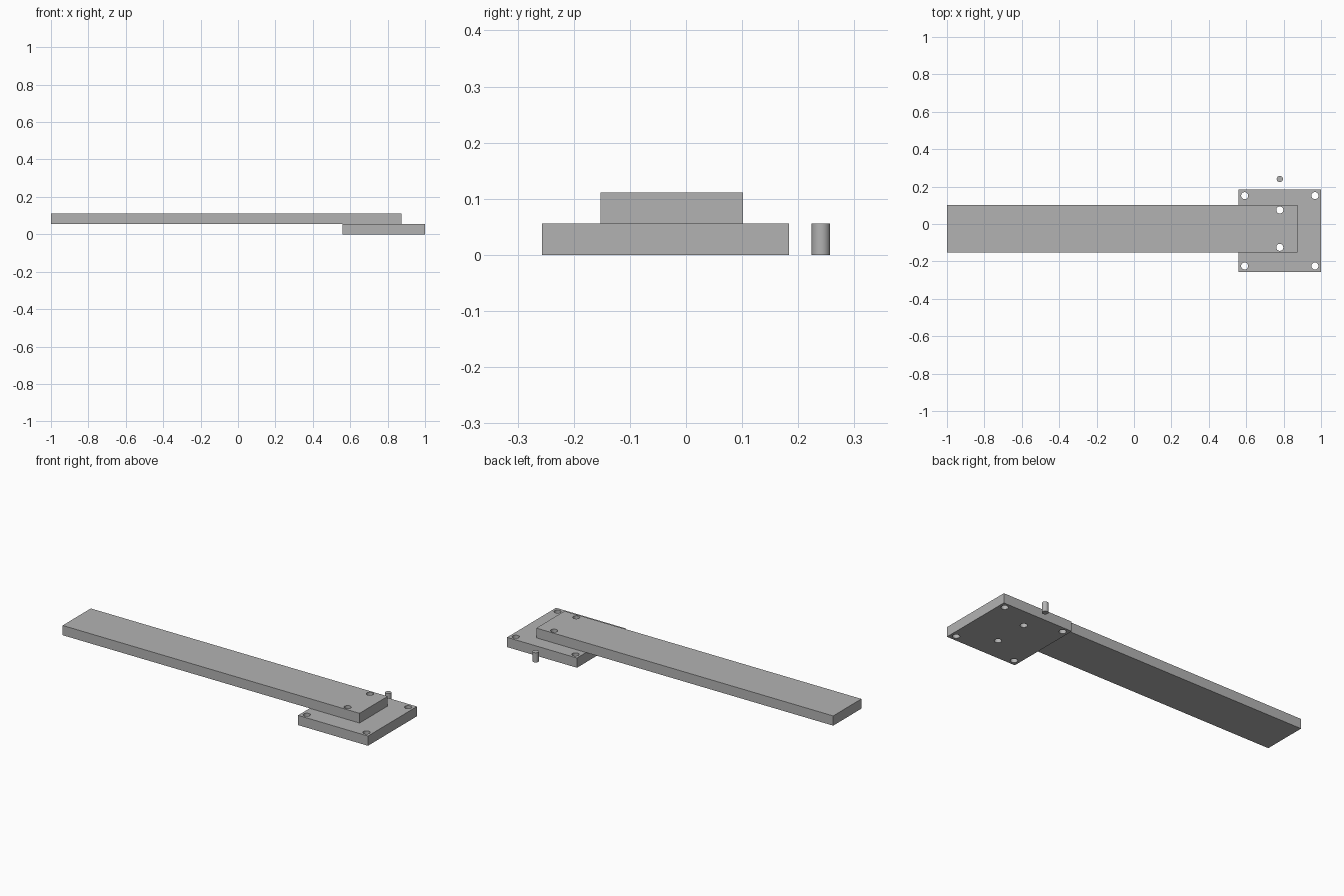
import bpy, bmesh

if "Cube" in bpy.data.objects:
    bpy.data.objects.remove(bpy.data.objects["Cube"])

grey = bpy.data.materials.new("plain_grey")
grey.diffuse_color = (0.45, 0.45, 0.45, 1)
grey.use_nodes = True
grey.node_tree.nodes["Principled BSDF"].inputs["Base Color"].default_value = grey.diffuse_color


def finish(name, bm):
    mesh = bpy.data.meshes.new(name)
    bm.to_mesh(mesh)
    bm.free()
    mesh.materials.append(grey)
    obj = bpy.data.objects.new(name, mesh)
    bpy.context.collection.objects.link(obj)
    return obj


def smooth(obj):
    bpy.ops.object.select_all(action='DESELECT')
    obj.select_set(True)
    bpy.context.view_layer.objects.active = obj
    bpy.ops.object.shade_smooth_by_angle()


def box(name, x0, x1, y0, y1, z0, z1):
    bm = bmesh.new()
    bmesh.ops.create_cube(bm, size=1)
    for v in bm.verts:
        v.co = (x1 if v.co.x > 0 else x0,
                y1 if v.co.y > 0 else y0,
                z1 if v.co.z > 0 else z0)
    return finish(name, bm)


def rods(name, points, radius, z0, z1):
    bm = bmesh.new()
    for x, y in points:
        new = bmesh.ops.create_cone(bm, cap_ends=True, segments=32, radius1=radius,
                                    radius2=radius, depth=z1 - z0)["verts"]
        bmesh.ops.translate(bm, verts=new, vec=(x, y, (z0 + z1) / 2))
    return finish(name, bm)


def drill(obj, cutter):
    mod = obj.modifiers.new("holes", 'BOOLEAN')
    mod.operation = 'DIFFERENCE'
    mod.solver = 'EXACT'
    mod.object = cutter
    bpy.context.view_layer.objects.active = obj
    bpy.ops.object.modifier_apply(modifier=mod.name)
    smooth(obj)


T = 0.0555                      # board thickness
CX, PY, BY = 0.7795, -0.0365, -0.025   # plate centre x, plate and bar centre y
HOLE = 0.0188

# Square mounting plate and long bar lying on it
plate = box("mounting_plate", CX - 0.2205, 1.0, PY - 0.2205, PY + 0.2205, 0, T)
bar = box("long_bar", -1.0, 0.873, BY - 0.127, BY + 0.127, T, 2 * T)

# Two bolt holes through both boards, four corner holes through the plate
bolts = [(CX, BY + s * 0.1) for s in (-1, 1)]
corners = [(CX + sx * 0.188, PY + sy * 0.188) for sx in (-1, 1) for sy in (-1, 1)]
bolt_cutter = rods("bolt_hole_cutter", bolts, HOLE, -0.1, 0.3)
plate_cutter = rods("plate_hole_cutter", bolts + corners, HOLE, -0.1, 0.3)
drill(bar, bolt_cutter)
drill(plate, plate_cutter)
for cutter in (bolt_cutter, plate_cutter):
    bpy.data.objects.remove(cutter)

# Loose dowel pin standing behind the plate
smooth(rods("dowel_pin", [(CX, 0.2405)], 0.0165, 0, T))
